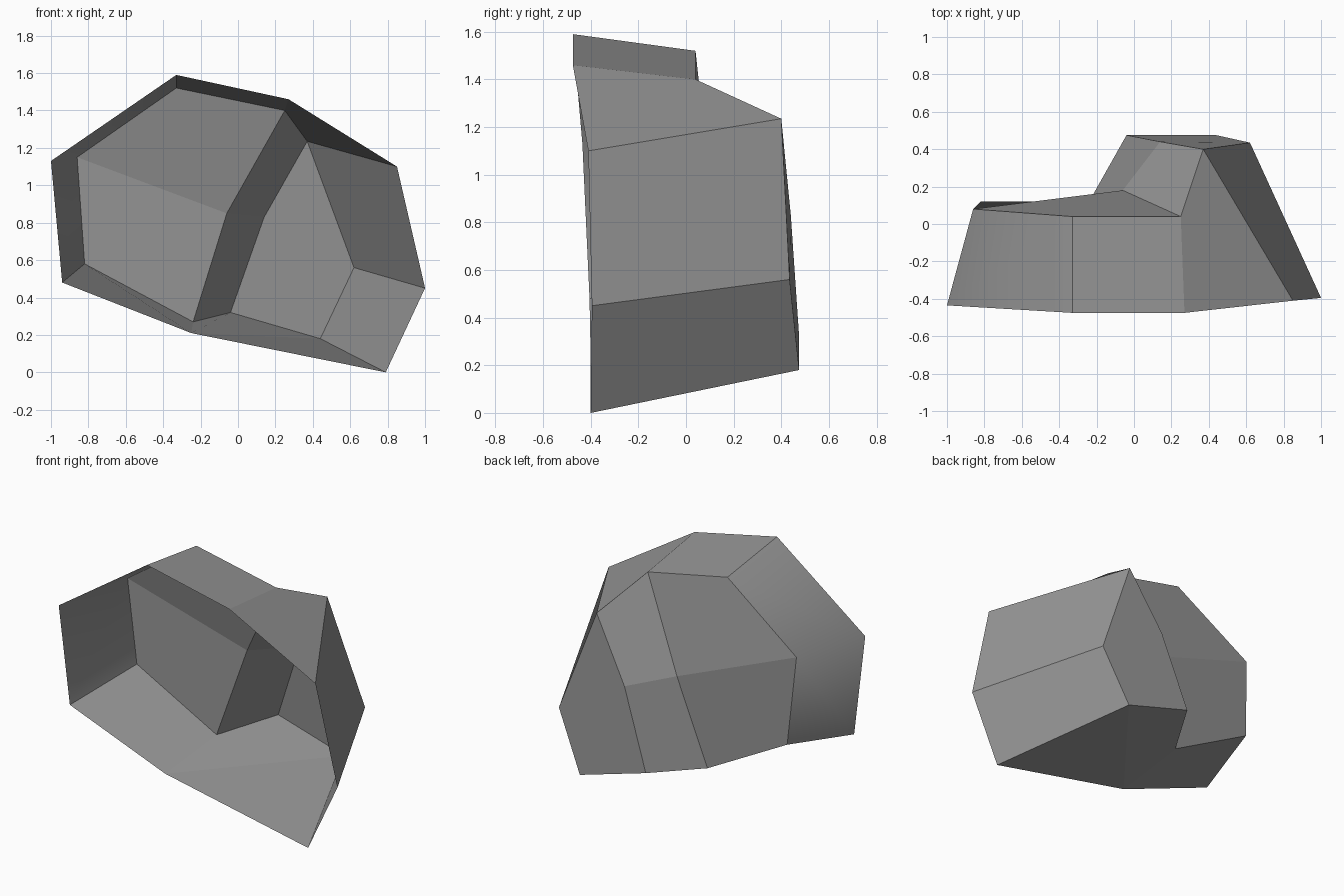
import bpy, bmesh

if "Cube" in bpy.data.objects:
    bpy.data.objects.remove(bpy.data.objects["Cube"])

# Open rim at the front, clockwise from the far left corner
rim = [(-1, -.435, 1.13), (-.33, -.475, 1.59), (.27, -.475, 1.46), (.85, -.41, 1.10),
       (1, -.395, .45), (.79, -.40, 0), (-.25, -.40, .21), (-.94, -.405, .48)]
# Back outline in the same order, with the step between the shallow and deep halves
back = [(-.86, .08, 1.15), (-.33, .04, 1.52), (.25, .04, 1.40), (.37, .40, 1.235),
        (.62, .435, .56), (.44, .475, .18), (-.04, .475, .32), (-.24, .12, .27),
        (-.82, .12, .58), (-.06, .18, .85), (.14, .44, .83)]

bm = bmesh.new()
f = [bm.verts.new(p) for p in rim]
b = [bm.verts.new(p) for p in back]

# Side walls from rim to back
for i in range(5):
    bm.faces.new((f[i], f[i + 1], b[i + 1], b[i]))
bm.faces.new((f[5], f[6], b[5]))
bm.faces.new((f[6], b[7], b[6], b[5]))
bm.faces.new((f[6], f[7], b[8], b[7]))
bm.faces.new((f[7], f[0], b[0], b[8]))

# Shallow back, step and deep back
for loop in [(0, 1, 2, 9), (0, 9, 7, 8), (2, 3, 10, 9), (9, 10, 6, 7), (3, 4, 5, 6, 10)]:
    bm.faces.new([b[i] for i in loop])

# Make every face point outward, away from the open cavity
bmesh.ops.recalc_face_normals(bm, faces=bm.faces)
bm.normal_update()
top = next(x for x in bm.faces if f[1] in x.verts and f[2] in x.verts)
if top.normal.z < 0:
    bmesh.ops.reverse_faces(bm, faces=bm.faces)

# Crisp edges everywhere except the rounded left corner
for face in bm.faces:
    face.smooth = True
for e in bm.edges:
    e.smooth = set(e.verts) == {f[0], b[0]}

mesh = bpy.data.meshes.new("faceted_shell")
bm.to_mesh(mesh)
bm.free()
mat = bpy.data.materials.new("stone grey")
mat.diffuse_color = (.3, .3, .3, 1)
mat.use_nodes = True
mat.node_tree.nodes["Principled BSDF"].inputs["Base Color"].default_value = mat.diffuse_color
mesh.materials.append(mat)
bpy.context.collection.objects.link(bpy.data.objects.new("faceted_shell", mesh))
